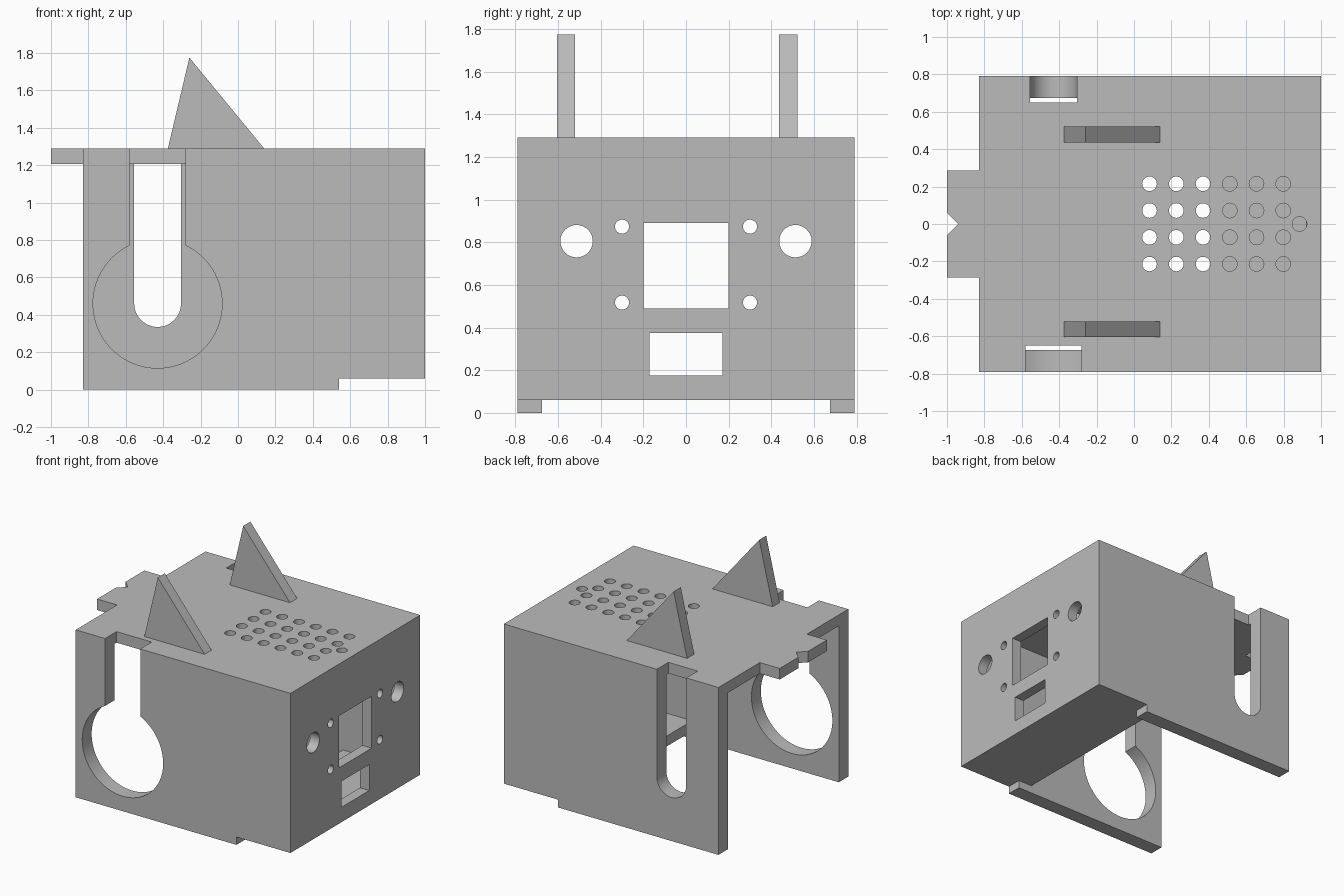
import bpy, bmesh, math
from mathutils import Vector

scene = bpy.context.scene
if "Cube" in bpy.data.objects:
    bpy.data.objects.remove(bpy.data.objects["Cube"], do_unlink=True)

grey = bpy.data.materials.new("plain grey")
grey.use_nodes = True
grey.diffuse_color = (0.5, 0.5, 0.5, 1)
grey.node_tree.nodes["Principled BSDF"].inputs["Base Color"].default_value = (0.5, 0.5, 0.5, 1)


def prism(name, outline, axis, lo, hi):
    """Extrude a 2D outline along an axis; outline holds the other two coordinates in order."""
    def place(p, d):
        co = list(p)
        co.insert("xyz".index(axis), d)
        return Vector(co)
    bm = bmesh.new()
    face = bm.faces.new([bm.verts.new(place(p, lo)) for p in outline])
    new = bmesh.ops.extrude_face_region(bm, geom=[face])["geom"]
    shift = place((0, 0), hi - lo)
    bmesh.ops.translate(bm, vec=shift, verts=[v for v in new if isinstance(v, bmesh.types.BMVert)])
    bmesh.ops.recalc_face_normals(bm, faces=bm.faces)
    mesh = bpy.data.meshes.new(name)
    bm.to_mesh(mesh)
    bm.free()
    mesh.materials.append(grey)
    obj = bpy.data.objects.new(name, mesh)
    scene.collection.objects.link(obj)
    return obj


def rect(a0, a1, b0, b1):
    return [(a0, b0), (a1, b0), (a1, b1), (a0, b1)]


def disc(a, b, r, n=32):
    return [(a + r * math.cos(math.tau * i / n), b + r * math.sin(math.tau * i / n)) for i in range(n)]


def combine(target, outline, axis, lo, hi, operation="DIFFERENCE"):
    """Cut or add a prism and bake the result into the target."""
    tool = prism("cutter", outline, axis, lo, hi)
    tool.hide_render = True
    mod = target.modifiers.new("shape", "BOOLEAN")
    mod.operation, mod.solver, mod.object = operation, "EXACT", tool
    graph = bpy.context.evaluated_depsgraph_get()
    mesh = bpy.data.meshes.new_from_object(target.evaluated_get(graph))
    target.modifiers.clear()
    target.data = mesh
    bpy.data.objects.remove(tool, do_unlink=True)


WALL, ROOF, TOP = 0.675, 1.205, 1.29

# Enclosure block, stepped up under the right end
side = [(-0.83, 0), (0.54, 0), (0.54, 0.06), (1, 0.06), (1, TOP), (-0.83, TOP)]
case = prism("enclosure", [(x, z) for x, z in side], "y", -0.79, 0.79)

# Hollow: open to the left and below, with a short floor at the right
combine(case, rect(-1.5, 0.42, -1, ROOF), "y", -WALL, WALL)
combine(case, rect(0.4, 0.92, 0.14, ROOF), "y", -WALL, WALL)
combine(case, rect(0.4, 0.6, -1, 0.06), "y", -WALL, WALL)

# Front keyhole
combine(case, disc(-0.43, 0.46, 0.345, 80), "y", -1, -0.65)
combine(case, rect(-0.58, -0.28, 0.5, 2), "y", -1, -0.65)

# Back slot with a round end
arc = [(-0.43 + 0.125 * math.cos(t), 0.46 + 0.125 * math.sin(t))
       for t in (math.pi * (1 + i / 24) for i in range(25))]
combine(case, arc + [(-0.305, 2), (-0.555, 2)], "y", 0.65, 1)

# Right wall windows and fixing holes
combine(case, rect(-0.2, 0.2, 0.49, 0.89), "x", 0.8, 1.2)
combine(case, rect(-0.17, 0.17, 0.175, 0.375), "x", 0.8, 1.2)
for s in (-1, 1):
    combine(case, disc(s * 0.513, 0.805, 0.076), "x", 0.8, 1.2)
    for z in (0.517, 0.873):
        combine(case, disc(s * 0.3, z, 0.033, 24), "x", 0.8, 1.2)

# Roof vent holes
vents = [(0.083 + 0.143 * i, -0.214 + 0.143 * j) for i in range(6) for j in range(4)]
for x, y in vents + [(0.885, 0)]:
    combine(case, disc(x, y, 0.039, 24), "z", 1.15, 1.5)

# Notched tab on the left edge of the roof
tab = [(-0.8, -0.287), (-0.8, 0.287), (-1, 0.287), (-1, 0.06), (-0.94, 0), (-1, -0.06), (-1, -0.287)]
combine(case, tab, "z", ROOF, TOP, "UNION")

# Triangular fins
fin = [(-0.375, TOP - 0.001), (0.14, TOP - 0.001), (-0.26, 1.775)]
prism("front_fin", fin, "y", -0.605, -0.52)
prism("back_fin", fin, "y", 0.435, 0.522)

# Smooth hole walls, keep edges sharp
bpy.ops.object.select_all(action="DESELECT")
case.select_set(True)
bpy.context.view_layer.objects.active = case
bpy.ops.object.shade_smooth_by_angle(angle=math.radians(30))
